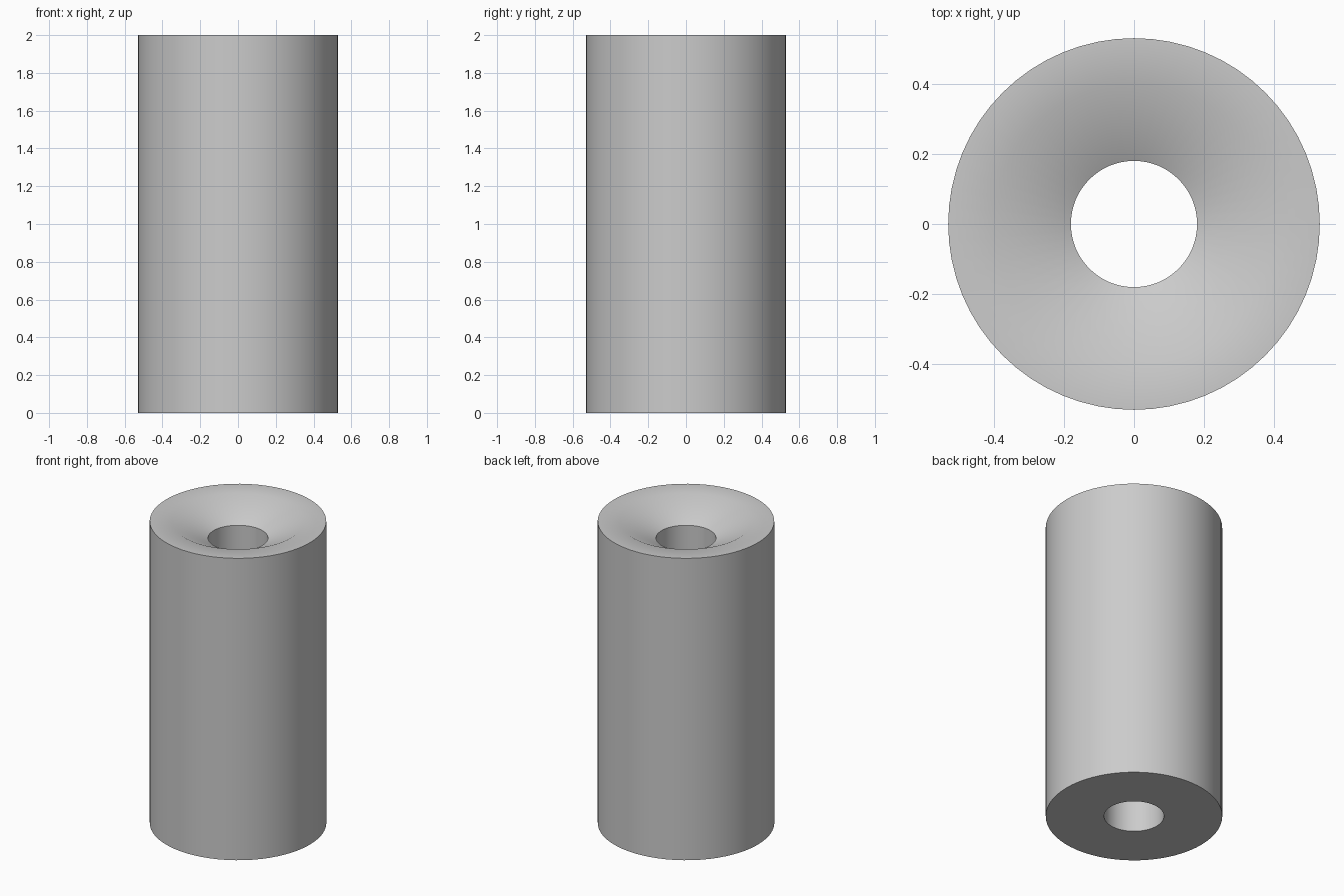
import bpy
import bmesh
import math

cube = bpy.data.objects.get("Cube")
if cube:
    bpy.data.objects.remove(cube, do_unlink=True)

SEGMENTS = 64
HEIGHT = 2.0
OUTER_R = 0.53
BORE_R = 0.18
RIM_R = 0.40
SINK_DEPTH = 0.112

# Plain grey material
grey = bpy.data.materials.new("plain grey")
grey.use_nodes = True
colour = (0.6, 0.6, 0.6, 1.0)
grey.diffuse_color = colour
grey.node_tree.nodes["Principled BSDF"].inputs["Base Color"].default_value = colour

# Closed wall section: outer wall, flat rim, countersink, bore, base
profile = [
    (OUTER_R, 0),
    (OUTER_R, HEIGHT),
    (RIM_R, HEIGHT),
    (BORE_R, HEIGHT - SINK_DEPTH),
    (BORE_R, 0),
]

# Spin the section around the z axis
bm = bmesh.new()
verts = [bm.verts.new((r, 0, z)) for r, z in profile]
edges = [bm.edges.new((v, verts[(i + 1) % len(verts)])) for i, v in enumerate(verts)]
bmesh.ops.spin(bm, geom=verts + edges, cent=(0, 0, 0), axis=(0, 0, 1),
               angle=math.tau, steps=SEGMENTS, use_merge=True)
bmesh.ops.remove_doubles(bm, verts=bm.verts[:], dist=0.0001)
bmesh.ops.recalc_face_normals(bm, faces=bm.faces[:])

mesh = bpy.data.meshes.new("countersunk_sleeve")
bm.to_mesh(mesh)
bm.free()
mesh.materials.append(grey)

sleeve = bpy.data.objects.new("countersunk_sleeve", mesh)
bpy.context.collection.objects.link(sleeve)

# Smooth walls with sharp rims
bpy.ops.object.select_all(action="DESELECT")
sleeve.select_set(True)
bpy.context.view_layer.objects.active = sleeve
bpy.ops.object.shade_smooth_by_angle(angle=math.radians(30))
